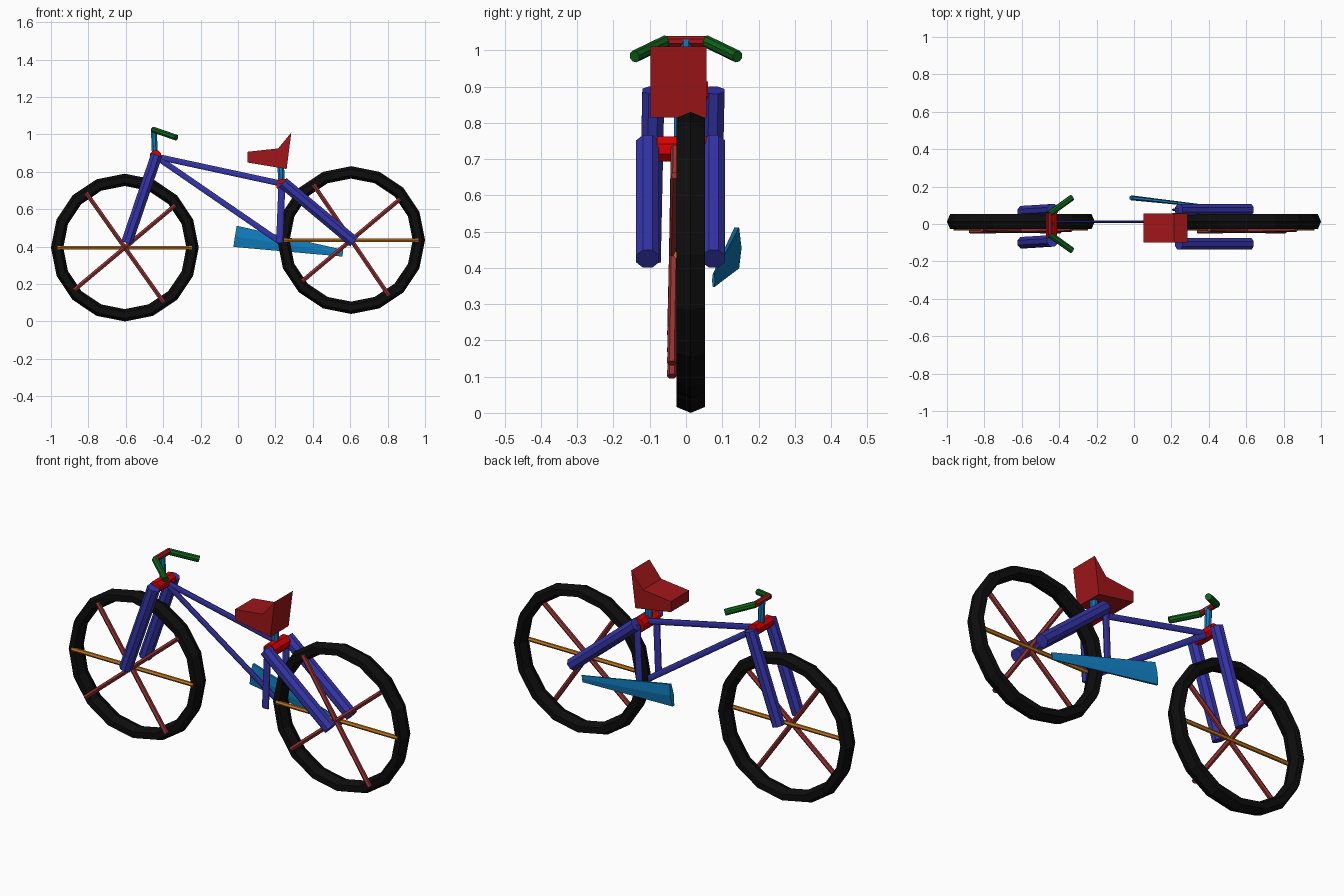
import bpy, math
from mathutils import Vector

if "Cube" in bpy.data.objects:
    bpy.data.objects.remove(bpy.data.objects["Cube"])


def material(name, rgb):
    m = bpy.data.materials.new(name)
    m.diffuse_color = (*rgb, 1)
    m.use_nodes = True
    m.node_tree.nodes["Principled BSDF"].inputs["Base Color"].default_value = m.diffuse_color
    return m


BLUE = material("blue", (0.035, 0.035, 0.4))
RED = material("red", (0.35, 0.008, 0.01))
BRIGHT = material("bright_red", (0.7, 0.0, 0.0))
SPOKE = material("spoke_red", (0.3, 0.03, 0.03))
ORANGE = material("orange", (0.55, 0.18, 0.01))
CYAN = material("sky_blue", (0.005, 0.2, 0.5))
GREEN = material("green", (0.005, 0.12, 0.01))
BLACK = material("black", (0.004, 0.004, 0.004))


def add_mesh(name, verts, faces, mat):
    me = bpy.data.meshes.new(name)
    me.from_pydata(verts, [], faces)
    me.materials.append(mat)
    ob = bpy.data.objects.new(name, me)
    bpy.context.collection.objects.link(ob)
    return ob


def tube(name, p, q, r0, mat, r1=None, flat=1.0, n=8):
    """Capped faceted tube from p to q; flat squeezes it across y."""
    p, q = Vector(p), Vector(q)
    r1 = r0 if r1 is None else r1
    axis = (q - p).normalized()
    side = Vector((0, 1, 0)) if abs(axis.y) < 0.9 else Vector((0, 0, 1))
    u = side.cross(axis).normalized()
    v = axis.cross(u)
    verts = []
    for c, r in ((p, r0), (q, r1)):
        for i in range(n):
            a = math.tau * (i + 0.5) / n
            verts.append(c + u * (r * math.cos(a)) + v * (r * flat * math.sin(a)))
    faces = [(i, (i + 1) % n, n + (i + 1) % n, n + i) for i in range(n)]
    faces += [tuple(reversed(range(n))), tuple(range(n, 2 * n))]
    return add_mesh(name, verts, faces, mat)


def wheel(name, cx, cz, slopes):
    # Tyre: ring with a six-sided section, wider across y than radially
    n, k = 16, 6
    verts = []
    for i in range(n):
        a = math.tau * i / n
        for j in range(k):
            b = math.tau * j / k
            r = 0.362 + 0.033 * math.cos(b)
            verts.append((cx + r * math.cos(a), 0.013 + 0.046 * math.sin(b),
                          cz + r * math.sin(a)))
    faces = [(i * k + j, i * k + (j + 1) % k,
              (i + 1) % n * k + (j + 1) % k, (i + 1) % n * k + j)
             for i in range(n) for j in range(k)]
    tyre = add_mesh(name + "_tyre", verts, [f[::-1] for f in faces], BLACK)
    # Spokes lie just in front of the tyre centre plane
    tube(name + "_level_spoke", (cx - 0.36, -0.024, cz), (cx + 0.36, -0.024, cz),
         0.011, ORANGE, n=6)
    for s, (deg, length) in enumerate(slopes):
        d = Vector((math.cos(math.radians(deg)), 0, math.sin(math.radians(deg)))) * length
        c = Vector((cx, -0.034, cz))
        lean = Vector((0, 0.005, 0))
        tube(f"{name}_spoke_{s}", c - d - lean, c + d + lean, 0.013, SPOKE, n=6)
    return tyre


# Wheels
wheel("front_wheel", -0.605, 0.395, ((125.3, 0.36), (40, 0.353)))
wheel("rear_wheel", 0.605, 0.435, ((124.2, 0.36), (40, 0.342)))

# Fork legs, rear stays and seat tubes on both sides
for side, fy, ry, sy in (("near", -0.09, -0.106, -0.085), ("far", 0.076, 0.076, 0.076)):
    tube(f"{side}_fork_leg", (-0.435, fy, 0.89), (-0.595, fy - 0.01, 0.42), 0.033, BLUE)
    tube(f"{side}_rear_stay", (0.24, ry, 0.742), (0.62, ry, 0.425), 0.034, BLUE)
    tube(f"{side}_seat_tube", (0.235, sy, 0.74), (0.222, sy, 0.42), 0.02, BLUE, flat=0.4)

# Main frame
tube("top_tube", (-0.43, 0.012, 0.88), (0.25, 0.012, 0.733), 0.017, BLUE, flat=0.4)
tube("down_tube", (-0.43, 0.012, 0.875), (0.225, 0.012, 0.425), 0.017, BLUE, flat=0.4)
tube("fork_crown", (-0.44, -0.075, 0.885), (-0.44, 0.06, 0.885), 0.032, BRIGHT)
tube("seat_joint", (0.24, -0.08, 0.728), (0.24, 0.06, 0.728), 0.037, BRIGHT)

# Handlebar
tube("stem", (-0.445, 0, 0.9), (-0.45, 0, 1.03), 0.017, CYAN)
tube("handlebar", (-0.45, -0.056, 1.025), (-0.45, 0.06, 1.025), 0.016, RED)
for side, s in (("near", -1), ("far", 1)):
    tube(f"{side}_grip", (-0.452, s * 0.055, 1.025), (-0.33, s * 0.142, 0.983), 0.017, GREEN)

# Seat post and wedge-shaped seat
tube("seat_post", (0.232, -0.015, 0.74), (0.228, -0.015, 0.86), 0.019, CYAN)
profile = ((0.05, 0.85), (0.26, 0.815), (0.285, 1.01), (0.215, 0.925), (0.05, 0.907))
n = len(profile)
verts = [(x, y, z) for y in (-0.098, 0.057) for x, z in profile]
faces = [(i, i + n, (i + 1) % n + n, (i + 1) % n) for i in range(n)]
faces = [f[::-1] for f in faces] + [tuple(range(n)), tuple(reversed(range(n, 2 * n)))]
add_mesh("seat", verts, faces, RED)

# Tapered chain guard on the far side
tube("chain_guard", (-0.015, 0.14, 0.455), (0.56, 0.076, 0.365), 0.066, CYAN,
     r1=0.021, flat=0.2, n=6)
